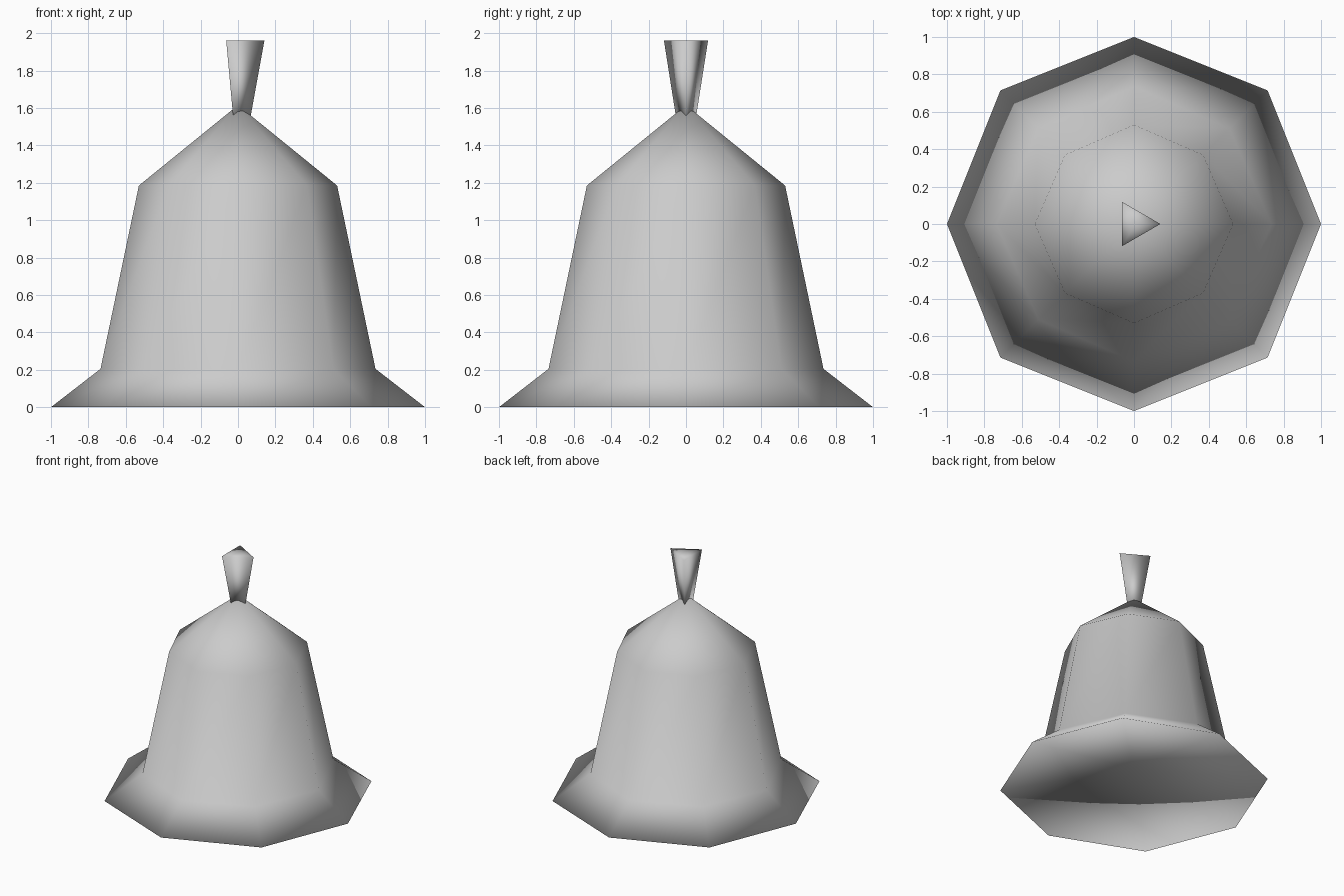
import bpy
import bmesh
from math import cos, sin, tau

old = bpy.data.objects.get("Cube")
if old:
    bpy.data.objects.remove(old, do_unlink=True)

# One plain grey for the whole model
grey = bpy.data.materials.new("plain_grey")
grey.use_nodes = True
colour = (0.6, 0.6, 0.6, 1)
grey.diffuse_color = colour
grey.node_tree.nodes["Principled BSDF"].inputs["Base Color"].default_value = colour


def turned_part(name, sides, rings, bottom, top, x=0):
    """Closed, smooth solid: rings of (radius at even corners, radius at odd corners, height),
    closed by fans to a centre point at the bottom and top heights."""
    bm = bmesh.new()
    loops = []
    for even, odd, z in rings:
        loop = []
        for i in range(sides):
            r, a = (odd if i % 2 else even), tau * i / sides
            loop.append(bm.verts.new((x + r * cos(a), r * sin(a), z)))
        loops.append(loop)
    base, tip = (bm.verts.new((x, 0, z)) for z in (bottom, top))
    for i in range(sides):
        j = (i + 1) % sides
        for low, high in zip(loops, loops[1:]):
            bm.faces.new((low[i], low[j], high[j], high[i]))
        bm.faces.new((loops[0][j], loops[0][i], base))
        bm.faces.new((loops[-1][i], loops[-1][j], tip))
    for face in bm.faces:
        face.smooth = True
    mesh = bpy.data.meshes.new(name)
    bm.to_mesh(mesh)
    bm.free()
    mesh.materials.append(grey)
    obj = bpy.data.objects.new(name, mesh)
    bpy.context.collection.objects.link(obj)
    return obj


# Eight-sided bell: flared brim, tapering wall, pointed crown, hollowed underside
turned_part("bell_body", 8,
            [(1.0, 1.01, 0), (0.735, 0.722, 0.205), (0.53, 0.522, 1.185)],
            bottom=0.14, top=1.615)

# Three-sided flared handle: an upturned cone whose point sits inside the crown
turned_part("handle", 3, [(0.136, 0.136, 1.96)], bottom=1.21, top=1.96, x=0.005)
